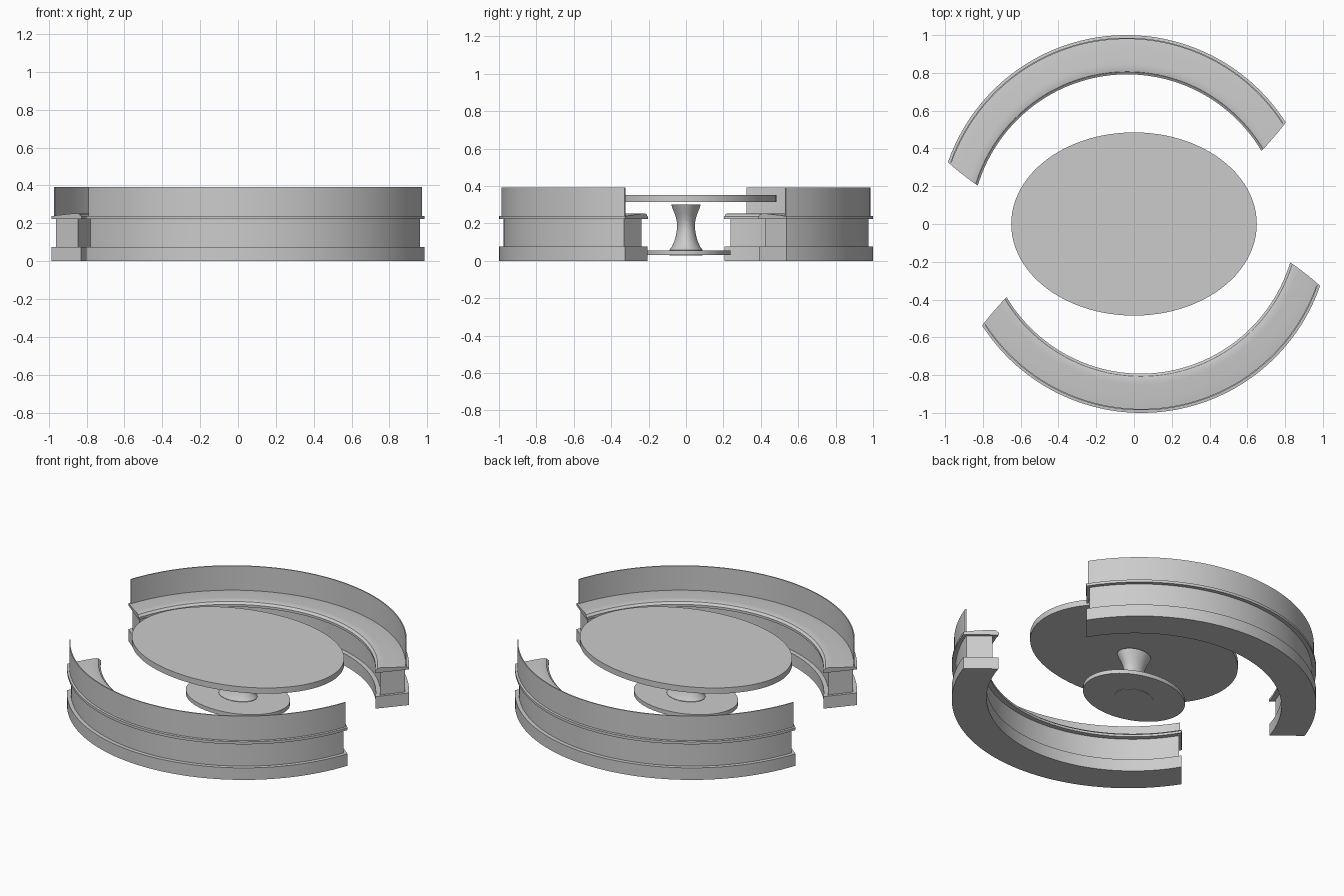
import bpy, bmesh, math

if "Cube" in bpy.data.objects:
    bpy.data.objects.remove(bpy.data.objects["Cube"])

STEPS = 72


def finish(name, bm, angle=30):
    bmesh.ops.recalc_face_normals(bm, faces=bm.faces)
    mesh = bpy.data.meshes.new(name)
    bm.to_mesh(mesh)
    bm.free()
    ob = bpy.data.objects.new(name, mesh)
    bpy.context.collection.objects.link(ob)
    bpy.ops.object.select_all(action='DESELECT')
    ob.select_set(True)
    bpy.context.view_layer.objects.active = ob
    bpy.ops.object.shade_smooth_by_angle(angle=math.radians(angle))
    return ob


def arc_point(r, z, t, inset):
    # Curved bench path with obliquely cut ends
    k = (r - 0.81) / 0.19
    start = 28.8 + 3.7 * k + inset
    end = 165.1 - 4.2 * k - inset
    a = math.radians(start + (end - start) * t)
    s = 2 * t - 1
    r += (1 - r) / 0.2 * 0.02 * s * s
    return (-0.04 + r * math.cos(a), r * math.sin(a), z)


def sweep(name, profile, inset=0.0):
    bm = bmesh.new()
    rings = [[bm.verts.new(arc_point(r, z, i / STEPS, inset)) for r, z in profile]
             for i in range(STEPS + 1)]
    n = len(profile)
    for a, b in zip(rings, rings[1:]):
        for j in range(n):
            bm.faces.new((a[j], a[(j + 1) % n], b[(j + 1) % n], b[j]))
    bm.faces.new(rings[0])
    bm.faces.new(rings[-1][::-1])
    return finish(name, bm)


def box(r0, r1, z0, z1):
    return [(r0, z0), (r1, z0), (r1, z1), (r0, z1)]


def lathe(name, profile, ratio, segs=96):
    # Oval turned part: radius given along y, stretched along x
    bm = bmesh.new()
    rings = []
    for r, z in profile:
        rings.append([bm.verts.new((r * ratio * math.cos(2 * math.pi * i / segs),
                                    r * math.sin(2 * math.pi * i / segs), z))
                      for i in range(segs)])
    for a, b in zip(rings, rings[1:]):
        for i in range(segs):
            j = (i + 1) % segs
            bm.faces.new((a[i], a[j], b[j], b[i]))
    bm.faces.new(rings[0][::-1])
    bm.faces.new(rings[-1])
    return finish(name, bm)


# Curved bench: plinth, recessed body, seat with soft cushion top, thin backrest
seat = [(0.792, 0.222), (1.0, 0.222), (1.0, 0.238), (0.978, 0.240),
        (0.960, 0.243), (0.920, 0.246), (0.850, 0.252), (0.822, 0.253),
        (0.806, 0.249), (0.799, 0.240), (0.792, 0.237)]
bench = [
    sweep("bench_plinth", box(0.795, 1.0, 0.0, 0.075)),
    sweep("bench_body", box(0.822, 0.976, 0.075, 0.222), 1.2),
    sweep("bench_seat", seat),
    sweep("bench_backrest", box(0.979, 0.986, 0.238, 0.392), 0.6),
]

# Opposite bench: half-turn copy
for ob in bench:
    twin = ob.copy()
    twin.name = ob.name.replace("bench", "front_bench")
    twin.rotation_euler.z = math.pi
    bpy.context.collection.objects.link(twin)

# Oval table: top, waisted stem, foot plate
RATIO = 0.65 / 0.485
lathe("table_top", [(0.485, 0.315), (0.485, 0.351)], RATIO)
lathe("table_foot", [(0.238, 0.03), (0.238, 0.055)], RATIO)
lathe("table_stem", [(0.088, 0.028), (0.088, 0.058), (0.076, 0.075), (0.064, 0.100),
                     (0.055, 0.130), (0.049, 0.165), (0.047, 0.195), (0.051, 0.220),
                     (0.060, 0.250), (0.072, 0.280), (0.079, 0.300)], RATIO)
